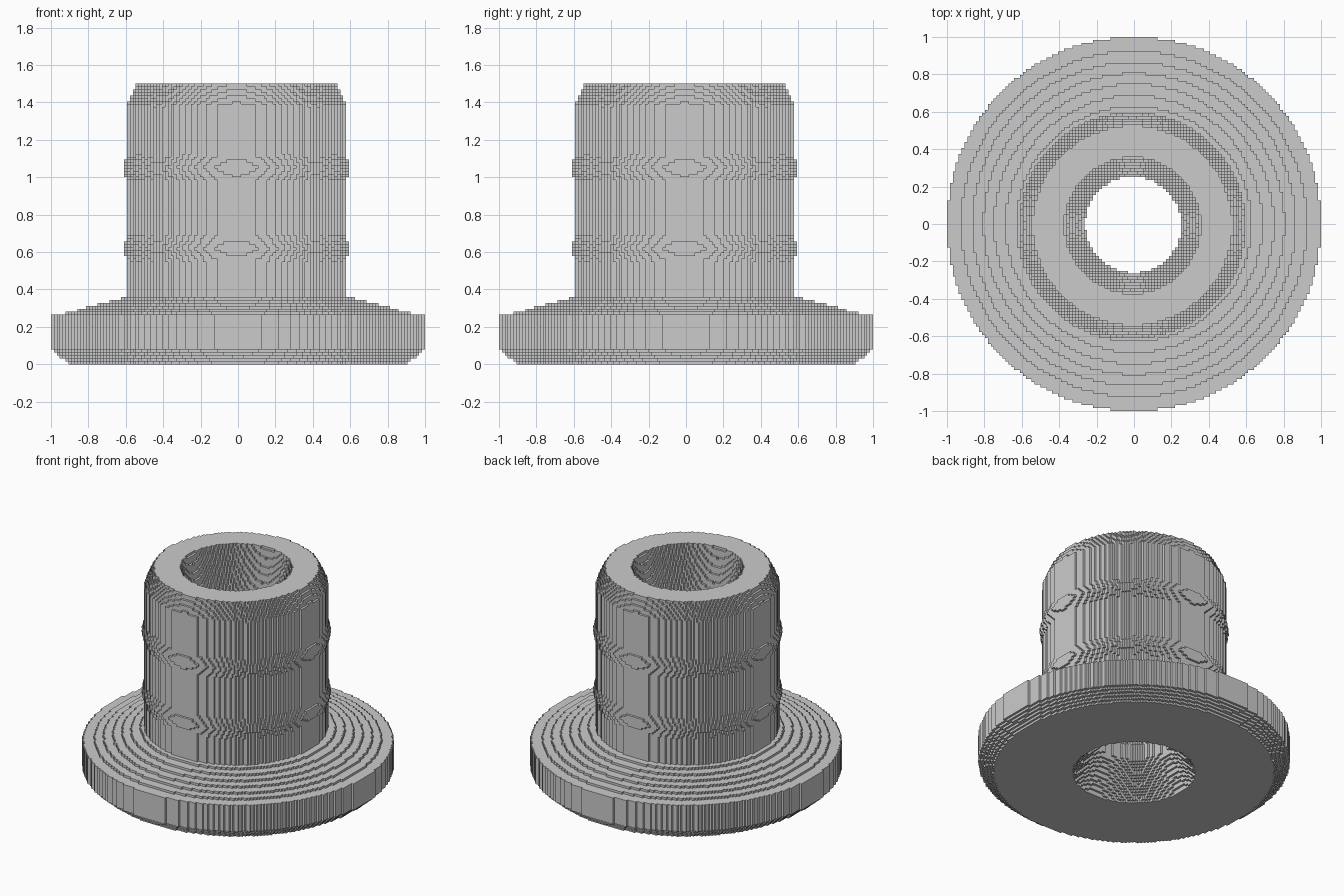
import bpy
import bmesh
from math import hypot

if "Cube" in bpy.data.objects:
    bpy.data.objects.remove(bpy.data.objects["Cube"], do_unlink=True)

STEP = 2 / 128          # edge length of one block
HALF, LAYERS = 64, 96

# Profiles as (height, radius)
OUTER = [(0, 0.9), (0.085, 1.0), (0.26, 1.0), (0.267, 0.95), (0.359, 0.6),
         (0.36, 0.587), (0.55, 0.587), (0.62, 0.605), (0.69, 0.587),
         (0.98, 0.587), (1.05, 0.605), (1.12, 0.587),
         (1.38, 0.587), (1.43, 0.565), (1.5, 0.53)]
BORE = [(0, 0.4), (0.25, 0.26), (1.15, 0.26), (1.5, 0.365)]


def radius_at(profile, z):
    """Linear interpolation along a profile."""
    for (z0, r0), (z1, r1) in zip(profile, profile[1:]):
        if z <= z1:
            return r0 + (r1 - r0) * (z - z0) / (z1 - z0)
    return profile[-1][1]


def layer_cells(k):
    """Set of (i, j) blocks filled in one layer."""
    z = (k + 0.5) * STEP
    outer, bore = radius_at(OUTER, z), radius_at(BORE, z)
    shift = STEP / 2 if z > 0.36 else 0    # barrel sits half a block off centre
    reach = range(-HALF, HALF)
    cells = set()
    for i in reach:
        x = (i + 0.5) * STEP + shift
        for j in reach:
            if bore <= hypot(x, (j + 0.5) * STEP + shift) < outer:
                cells.add((i, j))
    return cells


# Corners of the exposed side for each outward direction
SIDES = {(1, 0): ((1, 0), (1, 1)), (-1, 0): ((0, 1), (0, 0)),
         (0, 1): ((1, 1), (0, 1)), (0, -1): ((0, 0), (1, 0))}
CAP = ((0, 0), (1, 0), (1, 1), (0, 1))

bm = bmesh.new()
corners = {}


def corner(i, j, k):
    key = (i, j, k)
    if key not in corners:
        corners[key] = bm.verts.new((i * STEP, j * STEP, k * STEP))
    return corners[key]


# Stepped shell: only faces between filled and empty blocks
layers = [layer_cells(k) for k in range(LAYERS)]
for k, cells in enumerate(layers):
    below = layers[k - 1] if k else set()
    above = layers[k + 1] if k + 1 < LAYERS else set()
    for i, j in cells:
        for (di, dj), ((ax, ay), (bx, by)) in SIDES.items():
            if (i + di, j + dj) not in cells:
                bm.faces.new((corner(i + ax, j + ay, k), corner(i + bx, j + by, k),
                              corner(i + bx, j + by, k + 1), corner(i + ax, j + ay, k + 1)))
        if (i, j) not in above:
            bm.faces.new([corner(i + a, j + b, k + 1) for a, b in CAP])
        if (i, j) not in below:
            bm.faces.new([corner(i + a, j + b, k) for a, b in reversed(CAP)])

mesh = bpy.data.meshes.new("flanged_bushing")
bm.to_mesh(mesh)
bm.free()
bushing = bpy.data.objects.new("flanged_bushing", mesh)
bpy.context.collection.objects.link(bushing)

# Plain grey material
grey = bpy.data.materials.new("plain_grey")
grey.use_nodes = True
colour = (0.6, 0.6, 0.6, 1)
grey.diffuse_color = colour
grey.node_tree.nodes["Principled BSDF"].inputs["Base Color"].default_value = colour
mesh.materials.append(grey)
